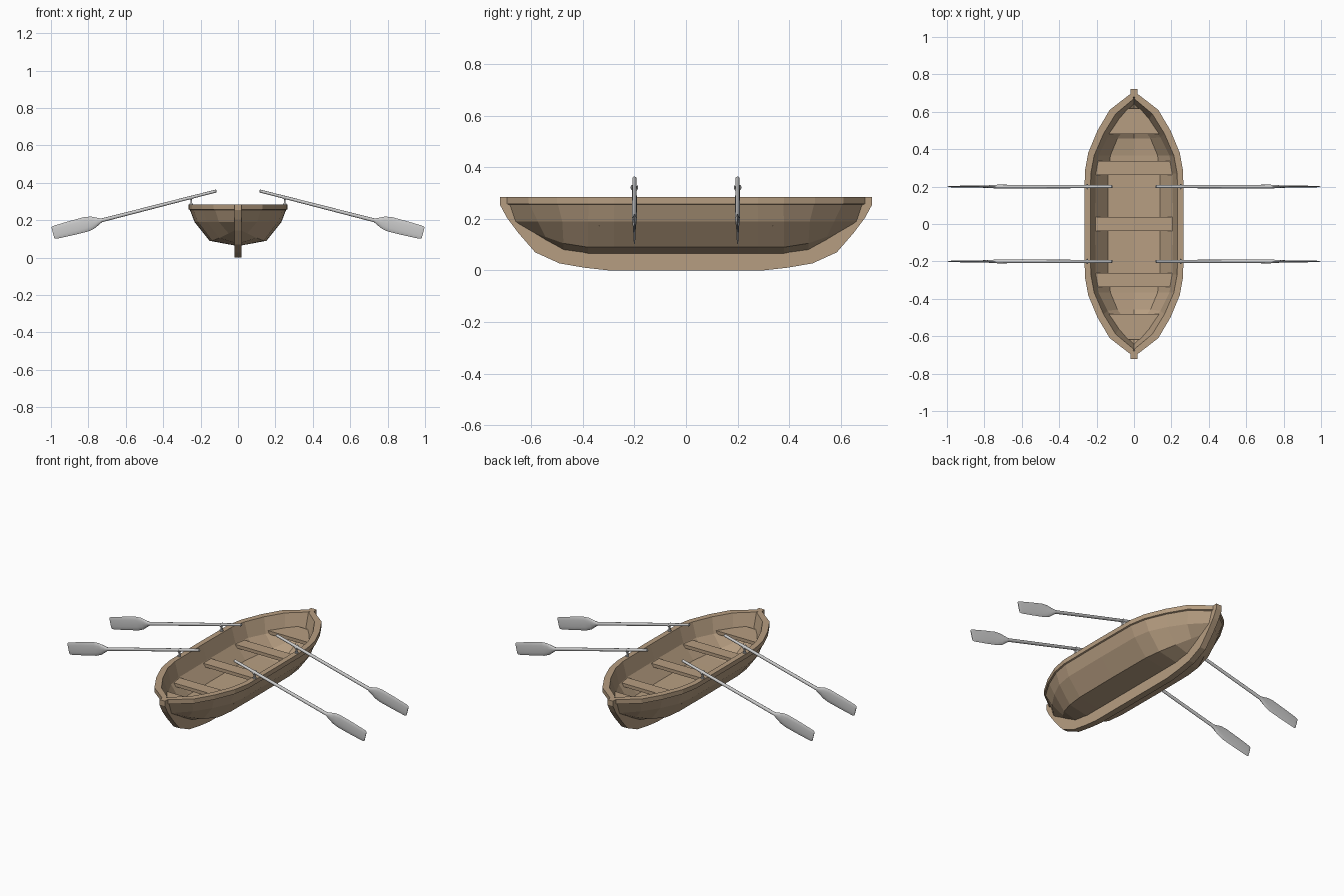
import bpy, bmesh, math
from mathutils import Vector, Matrix

if "Cube" in bpy.data.objects:
    bpy.data.objects.remove(bpy.data.objects["Cube"])

wood = bpy.data.materials.new("wood")
wood.diffuse_color = (0.47, 0.34, 0.22, 1)
wood.use_nodes = True
wood.node_tree.nodes["Principled BSDF"].inputs["Base Color"].default_value = wood.diffuse_color


def make(name, bm, mat=None, mirror=(False, False), merge=True):
    me = bpy.data.meshes.new(name)
    bm.to_mesh(me)
    bm.free()
    ob = bpy.data.objects.new(name, me)
    bpy.context.collection.objects.link(ob)
    if mat:
        me.materials.append(mat)
    if any(mirror):
        m = ob.modifiers.new("mirror", 'MIRROR')
        m.use_axis = (mirror[0], mirror[1], False)
        m.use_mirror_merge = merge
    return ob


def smooth(ob):
    bpy.ops.object.select_all(action='DESELECT')
    ob.select_set(True)
    bpy.context.view_layer.objects.active = ob
    bpy.ops.object.shade_smooth_by_angle(angle=math.radians(40))


def grid(bm, rows):
    vs = [[bm.verts.new(p) for p in r] for r in rows]
    for a, b in zip(vs, vs[1:]):
        for j in range(len(a) - 1):
            bm.faces.new((a[j], b[j], b[j + 1], a[j + 1]))
    bmesh.ops.remove_doubles(bm, verts=bm.verts, dist=1e-5)


def slab(outline, direction):
    bm = bmesh.new()
    f = bm.faces.new([bm.verts.new(p) for p in outline])
    r = bmesh.ops.extrude_face_region(bm, geom=[f])
    moved = [v for v in r['geom'] if isinstance(v, bmesh.types.BMVert)]
    bmesh.ops.translate(bm, verts=moved, vec=direction)
    bmesh.ops.recalc_face_normals(bm, faces=bm.faces)
    return bm


# Hull: one quarter, section swept along stations, inside and outside, mirrored
# rail (x, y), mid (x, y), chine (x, y, z), keel (y, z)
stations = [
    ((.265, 0), (.232, 0), (.152, 0, .090), (0, .062)),
    ((.263, .28), (.230, .28), (.150, .28, .090), (.28, .062)),
    ((.245, .38), (.213, .38), (.138, .38, .090), (.38, .062)),
    ((.195, .50), (.165, .48), (.100, .475, .105), (.475, .075)),
    ((.130, .61), (.102, .575), (.050, .545, .130), (.54, .110)),
    ((.020, .695), (.012, .668), (.010, .600, .150), (.57, .130)),
]
k = .965
rows = []
for (rx, ry), (mx, my), (cx, cy, cz), (ky, kz) in stations:
    ins = lambda x, d: x - d if x > .03 else 0
    rows.append([
        (0, ky, kz), (cx, cy, cz), (mx, my, .19),
        (max(rx - .008, .01), ry * .993, .255), (rx, ry, .258), (rx, ry, .285),
        (ins(rx, .032), ry * k, .285), (ins(mx, .024), my * k, .195),
        (ins(cx, .012), cy * k, cz + .02), (0, ky * k, max(.1, kz + .015))])
bm = bmesh.new()
grid(bm, rows)
make("hull", bm, wood, (True, True))

# Keel and stem posts
outer = [(0, 0), (.30, 0), (.39, .010), (.49, .027), (.585, .070), (.65, .145),
         (.695, .205), (.722, .255), (.722, .285)]
inner = [(.678, .285), (.655, .20), (.56, .135), (.475, .085), (.38, .072), (0, .072)]
for s, nm in ((1, "rear"), (-1, "front")):
    bm = slab([(-.019, s * y, z) for y, z in outer + inner], (.038, 0, 0))
    make("keel_" + nm, bm, wood)

# Cross benches
for y, nm in ((-.3, "front"), (0, "middle"), (.3, "rear")):
    pts = [(x, y + d, .172) for x, d in
           ((-.207, -.037), (.207, -.037), (.207, .037), (-.207, .037))]
    make("bench_" + nm, slab(pts, (0, 0, .02)), wood)

# End seats following the hull
half = [(.162, .48), (.122, .54), (.070, .595), (.03, .617)]
for s, nm in ((1, "rear"), (-1, "front")):
    pts = [(x, s * y, .19) for x, y in half] + [(-x, s * y, .19) for x, y in half[::-1]]
    make("end_seat_" + nm, slab(pts, (0, 0, .02)), wood)

# Oars: lofted elliptical rings (distance, half height, half thickness)
rings = [(0, .005, .005), (.003, .008, .008), (.10, .008, .008), (.105, .0085, .0085),
         (.635, .010, .010), (.655, .020, .009), (.685, .034, .007), (.72, .040, .006),
         (.80, .039, .005), (.885, .036, .004), (.898, .034, .003), (.903, .030, .002)]
axis = Vector((.87, 0, -.223)).normalized()
up = Vector((-axis.z, 0, axis.x))
start = Vector((.115, .2, .357))
bm = bmesh.new()
n = 12
loops = []
for t, w, h in rings:
    c = start + axis * t
    loops.append([bm.verts.new(c + up * w * math.cos(a) + Vector((0, h * math.sin(a), 0)))
                  for a in (2 * math.pi * i / n for i in range(n))])
for a, b in zip(loops, loops[1:]):
    for i in range(n):
        bm.faces.new((a[i], a[(i + 1) % n], b[(i + 1) % n], b[i]))
bm.faces.new(loops[0])
bm.faces.new(loops[-1])
bmesh.ops.recalc_face_normals(bm, faces=bm.faces)
smooth(make("oars", bm, None, (True, True), False))

# Oarlocks: pin on the rail and a U-shaped fork round the shaft
bm = bmesh.new()
for r, depth, z in ((.005, .03, .296), (.010, .006, .287)):
    bmesh.ops.create_cone(bm, cap_ends=True, segments=10, radius1=r, radius2=r,
                          depth=depth, matrix=Matrix.Translation((.25, .2, z)))
prev = None
for i in range(11):
    a = math.radians(-215 + i * 25)
    c = Vector((.25, .2, .322))
    rad = Vector((0, math.cos(a), math.sin(a)))
    ring = [bm.verts.new(c + rad * (.012 + .003 * math.cos(b)) + Vector((.005 * math.sin(b), 0, 0)))
            for b in (math.pi * j / 3 for j in range(6))]
    if prev:
        for j in range(6):
            bm.faces.new((prev[j], prev[(j + 1) % 6], ring[(j + 1) % 6], ring[j]))
    if i in (0, 10):
        bm.faces.new(ring)
    prev = ring
bmesh.ops.recalc_face_normals(bm, faces=bm.faces)
smooth(make("oarlocks", bm, None, (True, True), False))
